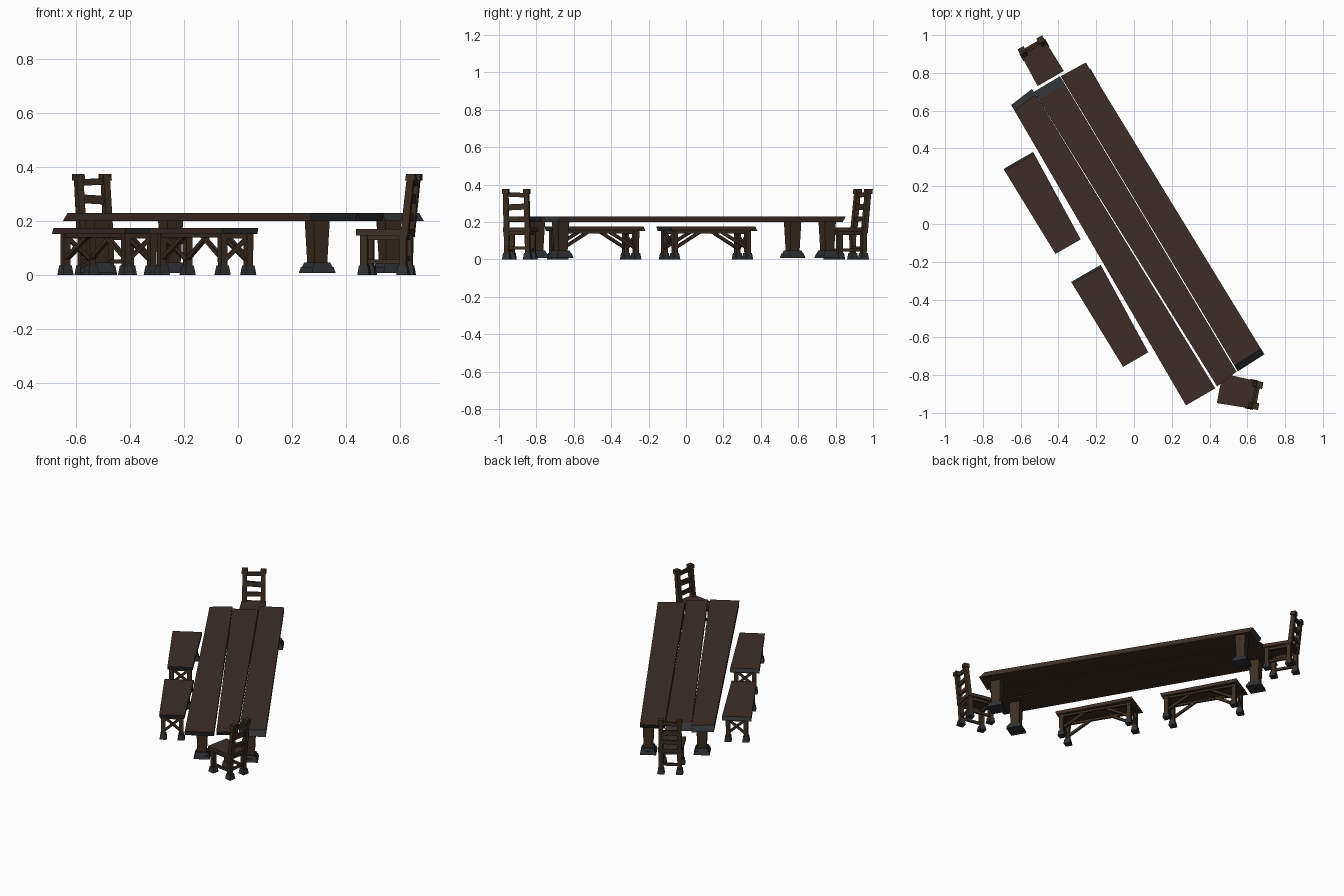
import bpy, bmesh, math
from mathutils import Vector, Matrix

if "Cube" in bpy.data.objects:
    bpy.data.objects.remove(bpy.data.objects["Cube"])


def material(name, rgb):
    m = bpy.data.materials.new(name)
    m.diffuse_color = (*rgb, 1)
    m.use_nodes = True
    m.node_tree.nodes["Principled BSDF"].inputs["Base Color"].default_value = m.diffuse_color
    return m


TOP = material("brown plank wood", (0.047, 0.027, 0.019))
FRAME = material("golden brown frame wood", (0.046, 0.027, 0.015))
DARK = material("dark slate", (0.027, 0.030, 0.033))


def hexa(name, low, high, mats, M=Matrix(), end_faces=()):
    """Six-sided solid from a lower and an upper ring of four points."""
    bm = bmesh.new()
    vs = [bm.verts.new(M @ Vector(p)) for p in list(low) + list(high)]
    faces = [(3, 2, 1, 0), (4, 5, 6, 7)] + [(i, (i + 1) % 4, (i + 1) % 4 + 4, i + 4) for i in range(4)]
    for i, f in enumerate(faces):
        bm.faces.new([vs[k] for k in f]).material_index = 1 if i in end_faces else 0
    bmesh.ops.recalc_face_normals(bm, faces=bm.faces[:])
    me = bpy.data.meshes.new(name)
    bm.to_mesh(me)
    bm.free()
    for m in mats:
        me.materials.append(m)
    ob = bpy.data.objects.new(name, me)
    bpy.context.collection.objects.link(ob)
    return ob


def square(c, z, r):
    return [(c[0] - r, c[1] - r, z), (c[0] + r, c[1] - r, z), (c[0] + r, c[1] + r, z), (c[0] - r, c[1] + r, z)]


def post(name, c0, z0, r0, c1, z1, r1, mat, M):
    return hexa(name, square(c0, z0, r0), square(c1, z1, r1), [mat], M)


def bar(name, a, b, w, h, M, mat=FRAME):
    """Rectangular bar from a to b, w thick sideways and h tall."""
    a, b = Vector(a), Vector(b)
    d = (b - a).normalized()
    s = d.cross(Vector((0, 0, 1))).normalized()
    u = s.cross(d)
    ring = [s * w / 2 * i + u * h / 2 * j for i, j in ((-1, -1), (1, -1), (1, 1), (-1, 1))]
    return hexa(name, [a + r for r in ring], [b + r for r in ring], [mat], M)


def plank(name, corners, z0, z1, far, near, M=Matrix()):
    """Corners: far left, far right, near right, near left. Positive inset slopes
    the end so it is seen from above, negative undercuts it. Ends are slate."""
    fl, fr, nr, nl = [Vector((*c, 0)) for c in corners]
    d = ((nl - fl) + (nr - fr)).normalized()

    def ring(z, f, n):
        up = Vector((0, 0, z))
        return [fl + d * f + up, fr + d * f + up, nr - d * n + up, nl - d * n + up]
    low = ring(z0, max(-far, 0), max(-near, 0))
    high = ring(z1, max(far, 0), max(near, 0))
    return hexa(name, low, high, [TOP, DARK], M, end_faces=(2, 4))


def place(x, y, angle):
    return Matrix.Translation((x, y, 0)) @ Matrix.Rotation(math.radians(angle), 4, 'Z')


# Table top: three slightly skewed planks
plank("table_plank_left", [(-.65, .63), (-.54, .715), (.43, -.87), (.275, -.96)], .2, .23, .035, -.01)
plank("table_plank_middle", [(-.53, .70), (-.392, .782), (.543, -.782), (.44, -.86)], .2, .23, .05, -.02)
plank("table_plank_right", [(-.388, .782), (-.255, .855), (.69, -.69), (.55, -.78)], .2, .23, -.02, .035)

# Table legs on flared slate feet
for x, y in ((-.52, .57), (-.25, .755), (.294, -.80), (.56, -.67)):
    M = place(x, y, -60)
    o = (0, 0)
    post("table_leg", o, .04, .027, o, .202, .034, FRAME, M)
    post("table_foot_base", o, .008, .050, o, .03, .044, DARK, M)
    post("table_foot_collar", o, .03, .041, o, .047, .035, DARK, M)


# Benches (local x runs along the length, towards the front)
def bench(x, y):
    M = place(x, y, -60)
    plank("bench_seat", [(-.265, -.09), (-.265, .09), (.262, .077), (.262, -.077)], .152, .175, .012, -.008, M)
    for sx in (-1, 1):
        for sy in (-1, 1):
            c = (sx * .225, sy * .055)
            post("bench_leg", c, .025, .013, c, .155, .014, FRAME, M)
            post("bench_foot", c, 0, .022, c, .035, .017, DARK, M)
            # long diagonal brace
            bar("bench_brace", (sx * .22, sy * .055, .062), (sx * .06, sy * .05, .15), .014, .016, M)
        # crossed braces at each end
        for s in (-1, 1):
            e = sx * (.225 + s * .005)
            bar("bench_end_cross", (e, -.055 * s, .05), (e, .055 * s, .145), .01, .015, M)
        bar("bench_end_rail", (sx * .225, -.07, .144), (sx * .225, .07, .144), .02, .018, M)
    for sy in (-1, 1):
        bar("bench_side_rail", (-.225, sy * .055, .146), (.225, sy * .055, .146), .014, .014, M)


bench(-.48, .107)
bench(-.122, -.491)


# Chairs (local x points to the front of the seat)
def chair(x, y, angle):
    M = place(x, y, angle)
    hexa("chair_seat", [(-.095, -.074, .147), (.098, -.08, .147), (.098, .08, .147), (-.095, .074, .147)],
         [(-.095, -.074, .17), (.098, -.08, .17), (.098, .08, .17), (-.095, .074, .17)], [TOP], M)
    for sy in (-1, 1):
        for cx in (-.075, .072):
            c = (cx, sy * .057)
            post("chair_leg", c, .025, .013, c, .15, .014, FRAME, M)
            post("chair_foot", c, 0, .022, c, .035, .017, DARK, M)
        # leaning back post with cap
        post("chair_back_post", (-.08, sy * .057), .14, .014, (-.104, sy * .057), .36, .013, FRAME, M)
        post("chair_post_cap", (-.104, sy * .057), .35, .018, (-.106, sy * .057), .375, .017, FRAME, M)
        bar("chair_side_stretcher", (-.075, sy * .057, .05), (.072, sy * .057, .05), .013, .016, M)
        bar("chair_side_rail", (-.075, sy * .057, .138), (.072, sy * .057, .138), .013, .018, M)
    for cx in (-.075, .072):
        bar("chair_cross_rail", (cx, -.057, .138), (cx, .057, .138), .013, .018, M)
    bar("chair_cross_stretcher", (-.075, -.057, .06), (-.075, .057, .06), .013, .016, M)
    # back slats, each a little crooked
    for z, h, t in ((.345, .024, .003), (.28, .032, -.003), (.215, .026, .002)):
        px = -.08 - (z - .14) * .109
        bar("chair_back_slat", (px, -.06, z - t), (px, .06, z + t), .014, h, M)


chair(-.49, .855, -60)
chair(.55, -.888, 169)
